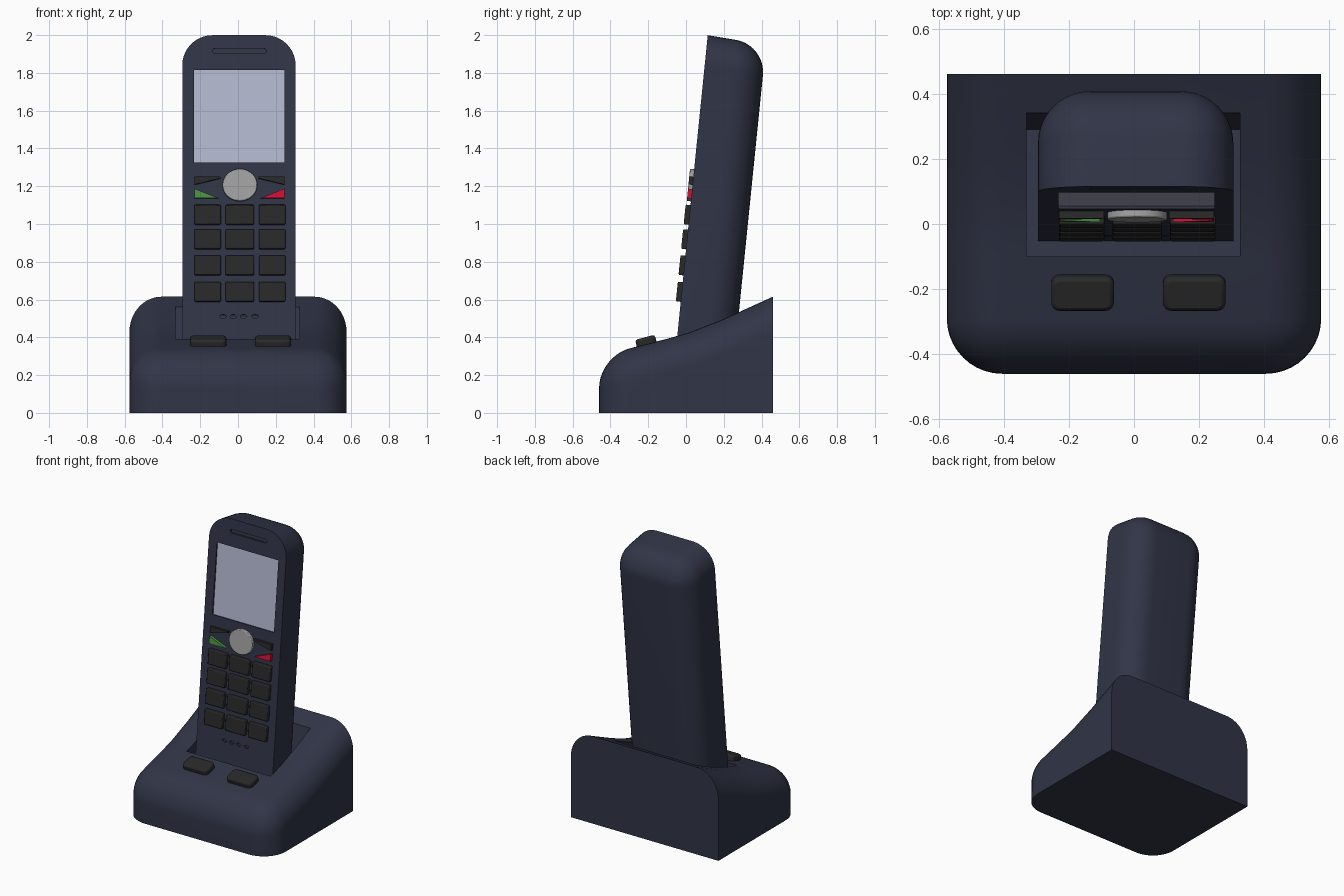
import bpy, bmesh, math
from mathutils import Matrix, Vector

if "Cube" in bpy.data.objects:
    bpy.data.objects.remove(bpy.data.objects["Cube"])

TILT = math.atan(0.1013)
MX, Z0 = 0.007, 0.34
LEAN = Matrix.Translation((0, -0.053, Z0)) @ Matrix.Rotation(-TILT, 4, 'X')


def material(name, *rgb):
    m = bpy.data.materials.new(name)
    m.diffuse_color = (*rgb, 1)
    m.use_nodes = True
    m.node_tree.nodes["Principled BSDF"].inputs["Base Color"].default_value = m.diffuse_color
    return m


BODY = material("navy plastic", 0.030, 0.035, 0.062)
KEY = material("key rubber", 0.022, 0.022, 0.022)
GLASS = material("screen glass", 0.45, 0.48, 0.62)
SILVER = material("silver", 0.36, 0.36, 0.36)
GREEN = material("green", 0.07, 0.28, 0.06)
RED = material("red", 0.65, 0.005, 0.035)


def prism(name, pts, vec, mat=None, matrix=None, bevel=0, round_edges=None, radius=0, soft=0):
    """Extrude a polygon; round_edges(edge) picks edges for a large rounding."""
    bm = bmesh.new()
    face = bm.faces.new([bm.verts.new(p) for p in pts])
    ext = bmesh.ops.extrude_face_region(bm, geom=[face])
    bmesh.ops.translate(bm, vec=Vector(vec),
                        verts=[g for g in ext['geom'] if isinstance(g, bmesh.types.BMVert)])
    bmesh.ops.recalc_face_normals(bm, faces=bm.faces)
    if soft:
        d = Vector(vec).normalized()
        side = [e for e in bm.edges
                if abs((e.verts[1].co - e.verts[0].co).normalized().dot(d)) > 0.99]
        bmesh.ops.bevel(bm, geom=side, offset=soft, segments=4, profile=0.5, affect='EDGES')
    if round_edges:
        edges = [e for e in bm.edges if e.calc_face_angle(0) > 0.5 and round_edges(e)]
        bmesh.ops.bevel(bm, geom=edges, offset=radius, segments=10, profile=0.5,
                        affect='EDGES', clamp_overlap=True)
    mesh = bpy.data.meshes.new(name)
    bm.to_mesh(mesh)
    bm.free()
    ob = bpy.data.objects.new(name, mesh)
    bpy.context.collection.objects.link(ob)
    if mat:
        mesh.materials.append(mat)
    if matrix:
        ob.matrix_world = matrix
    if bevel:
        b = ob.modifiers.new("bevel", 'BEVEL')
        b.width, b.segments = bevel, 2
        b.limit_method, b.angle_limit = 'ANGLE', math.radians(50)
    return ob


def on_face(name, pts, y0, y1, mat=None, **kw):
    """Part on the handset front, outlined in front-view x, z."""
    k = 1 / math.cos(TILT)
    return prism(name, [(x, y0, (z - Z0) * k) for x, z in pts], (0, y1 - y0, 0), mat, LEAN, **kw)


def rect(x0, x1, z0, z1):
    return [(x0, z0), (x1, z0), (x1, z1), (x0, z1)]


def ellipse(cx, cz, rx, rz, n):
    return [(cx + rx * math.cos(2 * math.pi * i / n), cz + rz * math.sin(2 * math.pi * i / n))
            for i in range(n)]


def cut(ob, cutter):
    cutter.hide_render = True
    m = ob.modifiers.new("cut", 'BOOLEAN')
    m.object, m.operation, m.solver = cutter, 'DIFFERENCE', 'EXACT'
    bpy.context.view_layer.objects.active = ob
    bpy.ops.object.modifier_apply(modifier=m.name)
    bpy.data.objects.remove(cutter)


# charging base: wedge with rounded front, top and side edges
side = [(-0.46, 0), (0.46, 0), (0.46, 0.615), (0.2, 0.497), (0.02, 0.427),
        (-0.1, 0.392), (-0.46, 0.30)]
base = prism("charging_base", [(-0.575, y, z) for y, z in side], (1.15, 0, 0), BODY, radius=0.17,
             round_edges=lambda e: not (all(v.co.y > 0.459 for v in e.verts)
                                        or all(v.co.z < 0.001 for v in e.verts)))
pocket = [(-0.1, 0.36), (0.29, 0.32), (0.34, 0.555), (0.38, 0.75), (-0.1, 0.75)]
cut(base, prism("pocket_cutter", [(-0.33, y, z) for y, z in pocket], (0.655, 0, 0)))

# two base buttons lying on the slope
for label, x in (("left", -0.158), ("right", 0.185)):
    mat = Matrix.Translation((x, -0.203, 0.345)) @ Matrix.Rotation(math.radians(15), 4, 'X')
    prism("base_button_" + label, [(u, v, 0) for u, v in rect(-0.096, 0.096, -0.054, 0.054)],
          (0, 0, 0.057), KEY, mat, bevel=0.013, soft=0.025)

# handset body, rounded at the back and top, flat at the front
prof = [(0, 0), (0.312, 0), (0.312, 1.648), (0, 1.668)]
handset = prism("handset", [(-0.295, y, z) for y, z in prof], (0.6, 0, 0), BODY, LEAN, radius=0.16,
                round_edges=lambda e: not (all(v.co.y < 0.001 for v in e.verts)
                                           or all(v.co.z < 0.001 for v in e.verts)))

# screen recess, earpiece slot and microphone holes
screen = rect(-0.232, 0.247, 1.325, 1.815)
cut(handset, on_face("screen_cutter", screen, -0.05, 0.012))
slot = [(MX + s * (0.13 + 0.013 * math.cos(a)), 1.917 + s * 0.013 * math.sin(a))
        for s in (1, -1) for a in [math.radians(d) for d in range(-90, 91, 30)]]
cut(handset, on_face("earpiece_cutter", slot, -0.05, 0.015))
for x in (-0.08, -0.025, 0.03, 0.09):
    cut(handset, on_face("mic_cutter", ellipse(x, 0.51, 0.017, 0.011, 16), -0.05, 0.015))
on_face("screen", screen, 0.009, 0.02, GLASS)

# number keys
for r, z in enumerate((1.048, 0.918, 0.78, 0.64)):
    for c, x in enumerate((-0.161, 0.01, 0.181)):
        w = 0.076 if c == 1 else 0.07
        on_face(f"number_key_{r}_{c}", rect(x - w, x + w, z - 0.052, z + 0.052),
                -0.026, 0.01, KEY, bevel=0.006)

# call and menu keys, mirrored left and right
for label, s, col in (("left", 1, GREEN), ("right", -1, RED)):
    call = [(-0.238, 1.185), (-0.238, 1.135), (-0.112, 1.135)]
    menu = [(-0.238, 1.25), (-0.238, 1.207), (-0.1, 1.24), (-0.1, 1.25)]
    for part, pts, mat in (("call_key_", call, col), ("menu_key_", menu, KEY)):
        on_face(part + label, [(MX + 0.001 + s * x, z) for x, z in pts], -0.022, 0.01, mat)

# round navigation pad
on_face("navigation_pad", ellipse(0.01, 1.205, 0.092, 0.085, 48), -0.022, 0.01, SILVER, bevel=0.005)

for ob in bpy.context.collection.objects:
    ob.select_set(True)
bpy.context.view_layer.objects.active = handset
bpy.ops.object.shade_smooth_by_angle(angle=math.radians(30))
